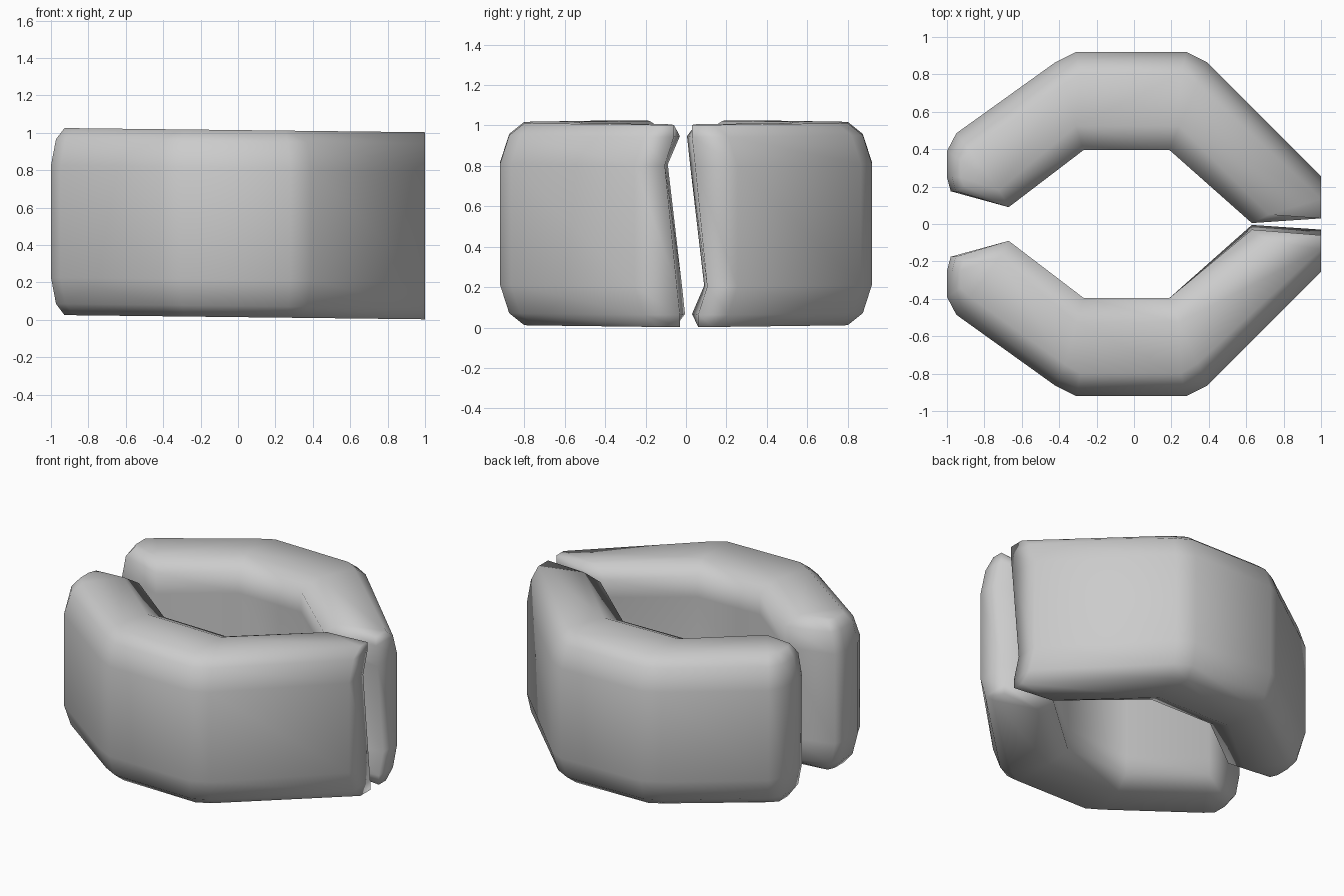
import bpy, bmesh, math
from mathutils import Matrix

if "Cube" in bpy.data.objects:
    bpy.data.objects.remove(bpy.data.objects["Cube"])

# Layers of one half: height, outer inset, inner inset,
# gap edge y at the inner tip, gap edge y at the outer tip
LAYERS = [
    (0.00, 0.120, 0.13, -0.05, -0.03),
    (0.06, 0.045, 0.00, -0.005, -0.03),
    (0.20, 0.000, 0.00, -0.02, -0.045),
    (0.80, 0.000, 0.00, -0.09, -0.105),
    (0.94, 0.045, 0.00, -0.03, -0.06),
    (1.00, 0.120, 0.13, -0.09, -0.06),
]
MID_Z = 0.5


def outline(o, i, tip_in, tip_out):
    """Plan outline of a half at outer inset o and inner inset i."""
    d = o * 0.42
    return [
        # inner wall, left to right
        (-0.67 - i * 0.4, -0.09 - i * 0.7), (-0.27 - i * 0.3, -0.395 - i),
        (0.19 + i * 0.4, -0.395 - i), (0.63 + i * 0.7, tip_in),
        # flat right end
        (1.0, tip_out), (1.0, -0.255 + o * 1.0),
        # outer wall, right to left
        (0.39 - d, -0.865 + o), (0.28 - d * 0.6, -0.92 + o),
        (-0.31 + d * 0.5, -0.92 + o), (-0.42 + d, -0.865 + o * 0.95),
        # rounded left end
        (-0.95 + o * 0.6, -0.485 + o * 0.8), (-1.0 + o * 0.6, -0.39 + o * 0.4),
        (-1.0 + o * 0.6, -0.25), (-0.98 + o * 0.6, -0.175 - i * 0.2),
    ]


def build_half(name, turned):
    bm = bmesh.new()
    rings = []
    for z, o, i, a, b in LAYERS:
        rings.append([bm.verts.new((x, y, z)) for x, y in outline(o, i, a, b)])
    n = len(rings[0])
    for lo, hi in zip(rings, rings[1:]):
        for k in range(n):
            bm.faces.new((lo[k], lo[(k + 1) % n], hi[(k + 1) % n], hi[k]))
    # top and bottom as strips between inner and outer outlines
    for r in (rings[0], rings[-1]):
        for ids in ((3, 4, 5), (2, 3, 5, 6), (2, 6, 7), (1, 2, 7, 8), (1, 8, 9),
                    (0, 1, 9, 10), (0, 10, 11), (0, 11, 12), (0, 12, 13)):
            bm.faces.new([r[k] for k in ids])
    # the back half is turned half a turn about the x axis
    if turned:
        bm.transform(Matrix.Translation((0, 0, MID_Z))
                     @ Matrix.Rotation(math.pi, 4, 'X')
                     @ Matrix.Translation((0, 0, -MID_Z)))
    # both halves slope slightly down to the right
    for v in bm.verts:
        v.co.z += 0.0145 * (1 - v.co.x) * 0.8 + 0.003
    bmesh.ops.recalc_face_normals(bm, faces=bm.faces)
    for f in bm.faces:
        f.smooth = True
    me = bpy.data.meshes.new(name)
    bm.to_mesh(me)
    bm.free()
    ob = bpy.data.objects.new(name, me)
    bpy.context.collection.objects.link(ob)
    return ob


# The two halves of the split ring
build_half("front_half_ring", False)
build_half("back_half_ring", True)
